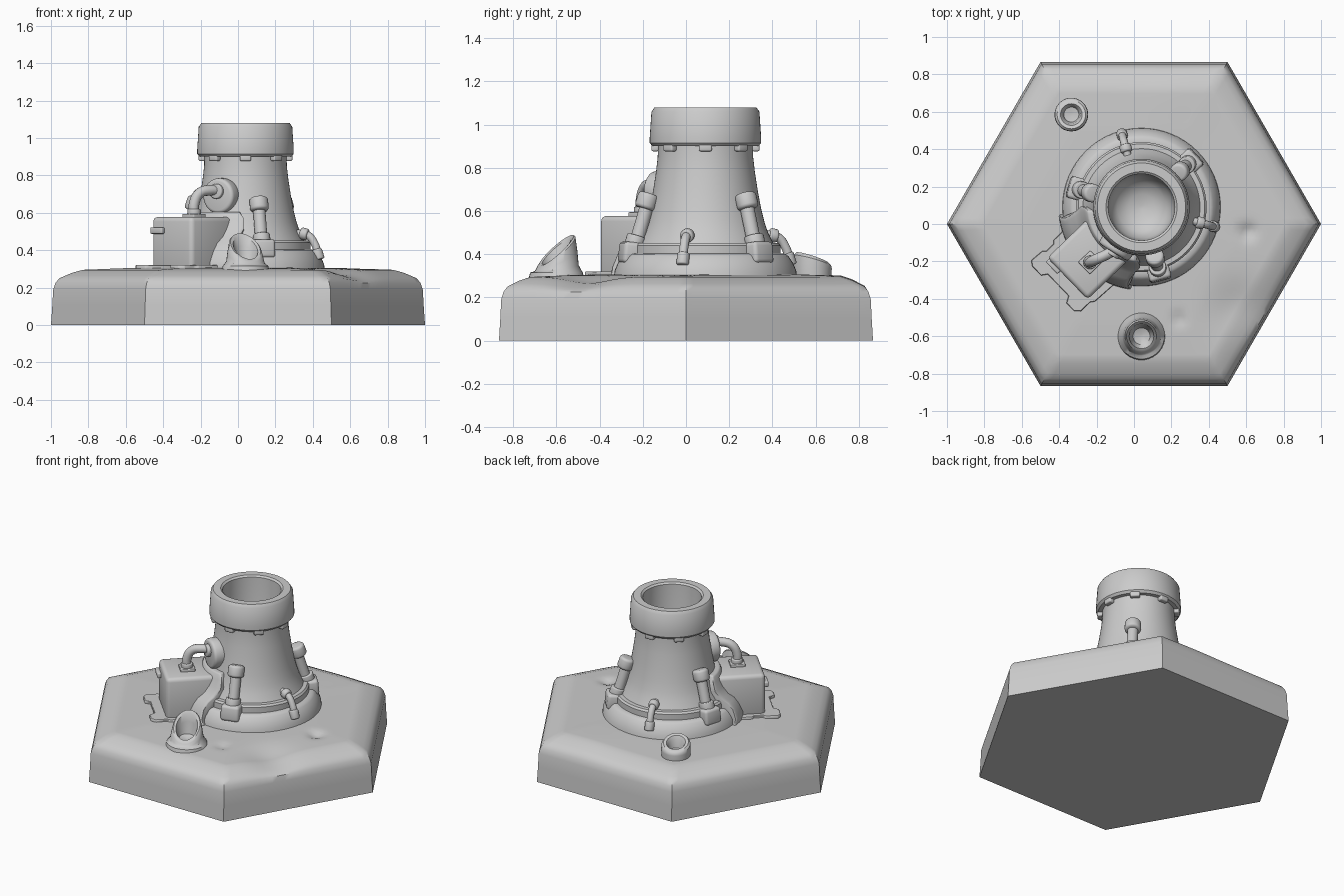
import bpy, bmesh
from math import sin, cos, pi, radians, exp, hypot
from mathutils import Matrix, Vector

if "Cube" in bpy.data.objects:
    bpy.data.objects.remove(bpy.data.objects["Cube"])

CX, CY = 0.04, 0.09          # chimney centre


def frame(deg):
    """Local frame on the chimney axis with x pointing outward at an angle."""
    return Matrix.Translation((CX, CY, 0)) @ Matrix.Rotation(radians(deg), 4, 'Z')


def finish(name, bm, M=Matrix(), bevel=0, seg=3):
    bmesh.ops.recalc_face_normals(bm, faces=bm.faces)
    me = bpy.data.meshes.new(name)
    bm.to_mesh(me)
    bm.free()
    ob = bpy.data.objects.new(name, me)
    bpy.context.collection.objects.link(ob)
    ob.matrix_world = M
    if bevel:
        m = ob.modifiers.new("bevel", 'BEVEL')
        m.width, m.segments, m.limit_method = bevel, seg, 'ANGLE'
    return ob


def skin(bm, rings, loop=True):
    for a, b in zip(rings, rings[1:]):
        n = len(a)
        for i in range(n if loop else n - 1):
            j = (i + 1) % n
            bm.faces.new((a[i], a[j], b[j], b[i]))


def lathe(name, prof, M, n=64):
    bm = bmesh.new()
    rings = [[bm.verts.new((r * cos(2*pi*i/n), r * sin(2*pi*i/n), z)) for i in range(n)]
             for r, z in prof]
    skin(bm, rings)
    bm.faces.new(rings[0])
    bm.faces.new(rings[-1])
    return finish(name, bm, M)


def block(name, size, loc, M, bevel=0.01, tilt=0):
    bm = bmesh.new()
    bmesh.ops.create_cube(bm, size=1, matrix=Matrix.Diagonal((*size, 1)))
    return finish(name, bm, M @ Matrix.Translation(loc) @ Matrix.Rotation(tilt, 4, 'Y'), bevel)


def rod(name, p, q, r, M, bevel=0.0, r2=None, n=24):
    p, q = Vector(p), Vector(q)
    bm = bmesh.new()
    bmesh.ops.create_cone(bm, cap_ends=True, segments=n, radius1=r,
                          radius2=r if r2 is None else r2, depth=(q - p).length)
    R = (q - p).to_track_quat('Z', 'Y').to_matrix().to_4x4()
    return finish(name, bm, M @ Matrix.Translation((p + q) / 2) @ R, bevel)


def pipe(name, pts, r, M=Matrix()):
    cu = bpy.data.curves.new(name, 'CURVE')
    cu.dimensions, cu.bevel_depth, cu.use_fill_caps = '3D', r, True
    cu.bevel_resolution = 4
    sp = cu.splines.new('BEZIER')
    sp.bezier_points.add(len(pts) - 1)
    for b, p in zip(sp.bezier_points, pts):
        b.co = p
        b.handle_left_type = b.handle_right_type = 'AUTO'
    ob = bpy.data.objects.new(name, cu)
    bpy.context.collection.objects.link(ob)
    ob.matrix_world = M
    return ob


# hexagonal ground tile with soft shoulder and small dents
def dent(x, y):
    d = 0
    for px, py, s, h in ((0.61, -0.04, 0.03, .025), (0.24, -0.51, 0.025, .015),
                         (0.56, -0.45, 0.10, .03), (0.2, 0.7, 0.12, -.006)):
        d += h * exp(-((x - px)**2 + (y - py)**2) / (2 * s * s))
    return d


key = [(1, 0), (.993, .1), (.988, .19), (.976, .225), (.955, .25), (.89, .278), (.83, .295),
       (.6, .304), (.3, .308), (.03, .308)]
prof = []
for i, ((t0, z0), (t1, z1)) in enumerate(zip(key, key[1:])):
    k = 9 if i > 5 else (2 if i > 3 else 1)
    prof += [(t0 + (t1 - t0) * j / k, z0 + (z1 - z0) * j / k) for j in range(k)]
prof.append(key[-1])
corner = [Vector((cos(i * pi / 3), sin(i * pi / 3))) for i in range(7)]
edge = [corner[s].lerp(corner[s + 1], j / 24) for s in range(6) for j in range(24)]
bm = bmesh.new()
rings = [[bm.verts.new((e.x * t, e.y * t, z - (dent(e.x * t, e.y * t) if z > .24 else 0)))
          for e in edge] for t, z in prof]
skin(bm, rings)
bm.faces.new(rings[0])
bm.faces.new(rings[-1])
finish("hex_ground", bm)

# chimney: flange, ring, flared body, heavy rim and hollow inside
lathe("chimney_body", [(.425, .29), (.42, .325), (.405, .36), (.385, .39), (.37, .402),
                       (.348, .403), (.348, .44), (.338, .452), (.313, .453), (.29, .5),
                       (.273, .55), (.258, .61), (.243, .69), (.229, .78), (.221, .85),
                       (.22, .9), (.245, .9), (.258, .915), (.258, .94), (.25, 1.06),
                       (.236, 1.08), (.19, 1.08), (.178, 1.07), (.174, .85), (.165, .78),
                       (.13, .72), (.07, .69), (.01, .68)], frame(0))
for i in range(8):
    block(f"rim_tab_{i}", (.035, .06, .035), (.233, 0, .894), frame(45 * i), .008)

# clamps with slanted struts, alternating with small hooks
for i, a in enumerate((43, 164, 285)):
    M = frame(a)
    block(f"clamp_block_{i}", (.11, .12, .10), (.35, 0, .405), M, .018, -.1)
    rod(f"clamp_collar_{i}", (.345, 0, .43), (.328, 0, .485), .046, M, .006)
    rod(f"clamp_strut_{i}", (.335, 0, .44), (.275, 0, .64), .033, M)
    rod(f"clamp_cap_{i}", (.292, 0, .61), (.268, 0, .68), .05, M, .016)
    rod(f"clamp_pin_{i}", (.29, 0, .645), (.22, 0, .63), .036, M)
for i, a in enumerate((105, 345)):
    M = frame(a)
    pipe(f"hook_{i}", [(.405, 0, .36), (.385, 0, .43), (.345, 0, .48), (.28, 0, .49)], .021, M)
    rod(f"hook_knob_{i}", (.345, 0, .482), (.305, 0, .492), .032, M, .01)
    rod(f"hook_foot_{i}", (.41, 0, .35), (.392, 0, .405), .029, M, .008)

# machine box, foot plate and handle
B = frame(224)
block("machine_box", (.32, .31, .29), (.39, 0, .433), B, .025)
block("box_handle", (.03, .09, .035), (.557, -.1, .505), B, .007)
outline = [(.3, -.2), (.46, -.2), (.475, -.185), (.53, -.185), (.545, -.2), (.62, -.205),
           (.64, -.18), (.64, -.11), (.61, -.09), (.61, .07), (.645, .09), (.645, .15),
           (.62, .175), (.55, .175), (.53, .19), (.3, .2)]
bm = bmesh.new()
f = bm.faces.new([bm.verts.new((x, y, .29)) for x, y in outline])
top = bmesh.ops.extrude_face_region(bm, geom=[f])["geom"]
bmesh.ops.translate(bm, vec=(0, 0, .03), verts=[v for v in top if isinstance(v, bmesh.types.BMVert)])
finish("foot_plate", bm, B, .003, 1)

# saddle gasket that follows the chimney flare behind the box
saddle = [(.445, .29), (.44, .34), (.415, .40), (.39, .44), (.355, .47), (.325, .52), (.305, .57),
          (.29, .605), (.24, .605), (.27, .5), (.3, .29)]
bm = bmesh.new()
rows = []
for i in range(21):
    u = -1 + i / 10
    row = []
    for r, z in saddle:
        a = radians(39) * u * (1 - .12 * sin((z - .3) * 20))
        row.append(bm.verts.new((r * cos(a), r * sin(a), z)))
    rows.append(row)
skin(bm, rows)
bm.faces.new(rows[0])
bm.faces.new(rows[-1])
finish("saddle_gasket", bm, B, .008, 2)

# bent pipe from the box to a round pad on the chimney
W = Matrix()
block("pipe_plate", (.09, .09, .025), (-.235, -.205, .582), W @ Matrix(), .005).rotation_euler.z = radians(44)
rod("pipe_collar", (-.235, -.205, .58), (-.235, -.205, .62), .036, W, .006)
pipe("bent_pipe", [(-.235, -.205, .58), (-.234, -.205, .65), (-.205, -.19, .705),
                   (-.15, -.165, .72), (-.08, -.125, .715)], .028)
P = frame(238)
pad = rod("pipe_pad", (.2, 0, .69), (.285, 0, .69), .095, P, .018, n=40)
rod("pad_collar", (.28, 0, .715), (.305, 0, .715), .04, P, .006)


# slanted vents: rings sheared along a low direction
def vent(name, x, y, low, rows, n=36):
    bm = bmesh.new()
    d = Vector((cos(radians(low)), sin(radians(low))))
    rings = []
    for r, z, slope, lean in rows:
        ring = []
        for i in range(n):
            p = Vector((cos(2 * pi * i / n), sin(2 * pi * i / n))) * r
            q = p - d * lean
            ring.append(bm.verts.new((q.x, q.y, z - slope * p.dot(d))))
        rings.append(ring)
    skin(bm, rings)
    bm.faces.new(rings[0])
    bm.faces.new(rings[-1])
    finish(name, bm, Matrix.Translation((x, y, 0)))


vent("front_vent", .04, -.6, -68, [(.128, .29, 0, 0), (.122, .315, 0, 0), (.103, .335, .15, 0),
     (.097, .37, .5, 0), (.088, .41, .85, 0), (.08, .418, .9, 0), (.066, .412, .9, 0),
     (.06, .385, .6, 0), (.045, .34, .1, 0), (.01, .33, 0, 0)])
vent("rear_vent", -.335, .585, 114, [(.088, .29, 0, 0), (.09, .34, .1, 0), (.088, .37, .3, 0),
     (.076, .383, .35, 0), (.058, .381, .35, 0), (.048, .365, .3, 0), (.04, .325, 0, 0),
     (.01, .32, 0, 0)])

# turn pipes into meshes and shade everything
bpy.ops.object.select_all(action='SELECT')
bpy.context.view_layer.objects.active = pad
bpy.ops.object.convert(target='MESH')
bpy.ops.object.shade_smooth_by_angle(angle=radians(38))
